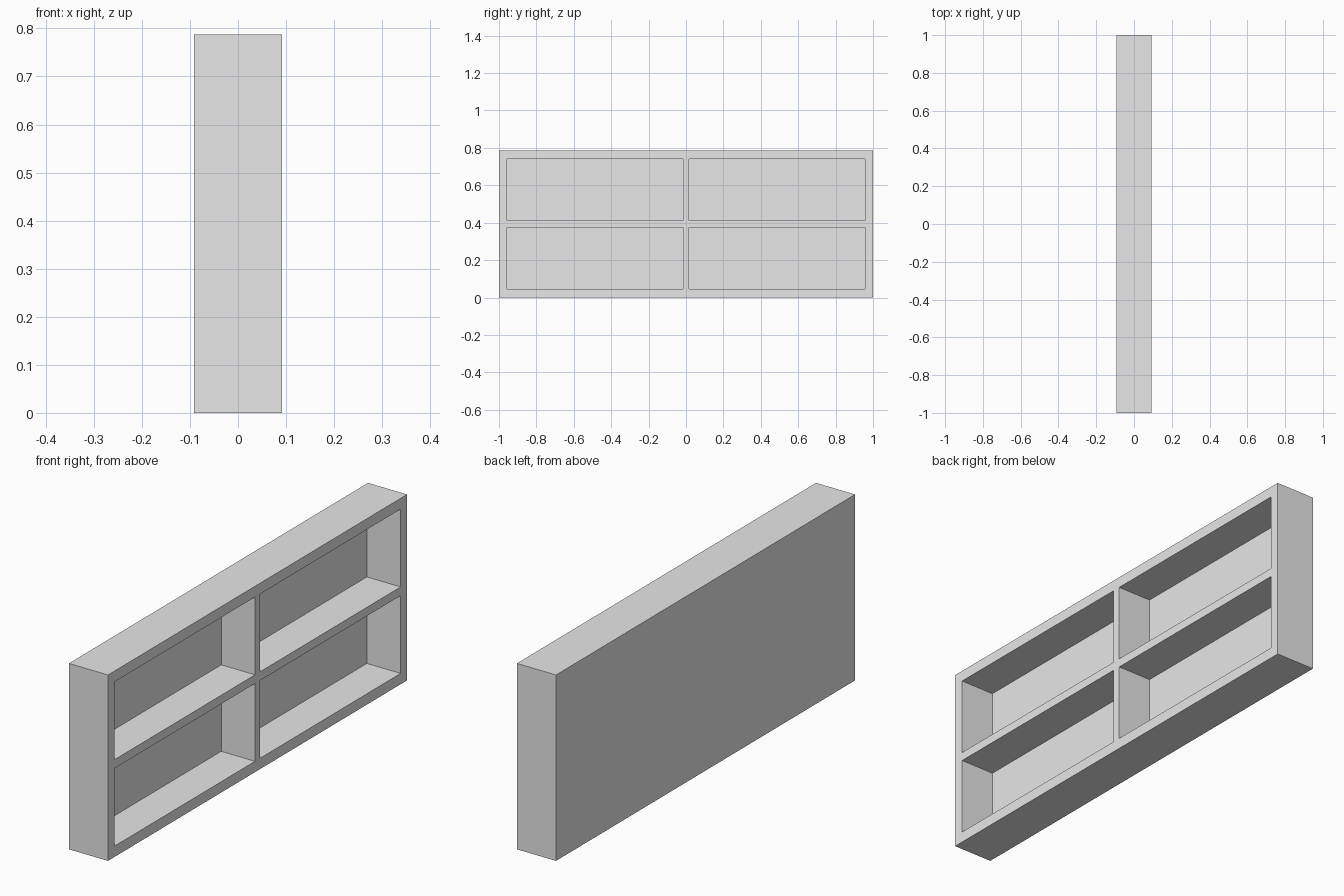
import bpy
import bmesh

DEPTH, LENGTH, HEIGHT = 0.183, 2.0, 0.787
BACK = 0.025                       # back panel thickness
SIDE, RAIL = 0.043, 0.046          # outer frame: uprights, top and bottom
DIVIDER, SHELF = 0.034, 0.037      # inner members

cube = bpy.data.objects.get("Cube")
if cube:
    bpy.data.objects.remove(cube, do_unlink=True)

grey = bpy.data.materials.new("light_grey")
grey.use_nodes = True
grey.diffuse_color = (0.8, 0.8, 0.8, 1)
grey.node_tree.nodes["Principled BSDF"].inputs["Base Color"].default_value = (0.8, 0.8, 0.8, 1)

# Grid lines of the open side: edges of the frame, divider and shelf
ys = [-LENGTH / 2, -LENGTH / 2 + SIDE, -DIVIDER / 2,
      DIVIDER / 2, LENGTH / 2 - SIDE, LENGTH / 2]
mid = HEIGHT / 2
zs = [0, RAIL, mid - SHELF / 2, mid + SHELF / 2, HEIGHT - RAIL, HEIGHT]

# Open side as a grid of faces
bm = bmesh.new()
grid = [[bm.verts.new((DEPTH / 2, y, z)) for z in zs] for y in ys]
pockets, front = [], []
for i in range(len(ys) - 1):
    for j in range(len(zs) - 1):
        face = bm.faces.new((grid[i][j], grid[i + 1][j],
                             grid[i + 1][j + 1], grid[i][j + 1]))
        front.append(face)
        if i % 2 and j % 2:
            pockets.append(face)

# Outer walls and back panel
rim = [e for e in bm.edges if e.is_boundary]
walls = bmesh.ops.extrude_edge_only(bm, edges=rim)["geom"]
bmesh.ops.translate(bm, vec=(-DEPTH, 0, 0),
                    verts=[v for v in walls if isinstance(v, bmesh.types.BMVert)])
bmesh.ops.holes_fill(bm, edges=[e for e in bm.edges if e.is_boundary], sides=0)

# Four compartments pushed in from the open side
for face in pockets:
    new = bmesh.ops.extrude_discrete_faces(bm, faces=[face])["faces"][0]
    bmesh.ops.translate(bm, vec=(BACK - DEPTH, 0, 0), verts=new.verts)

# Merge coplanar faces and finish the mesh
bmesh.ops.recalc_face_normals(bm, faces=bm.faces)
bmesh.ops.dissolve_limit(bm, angle_limit=0.01, verts=bm.verts, edges=bm.edges)
mesh = bpy.data.meshes.new("shelf_unit")
bm.to_mesh(mesh)
bm.free()
mesh.materials.append(grey)
bpy.context.collection.objects.link(bpy.data.objects.new("shelf_unit", mesh))
